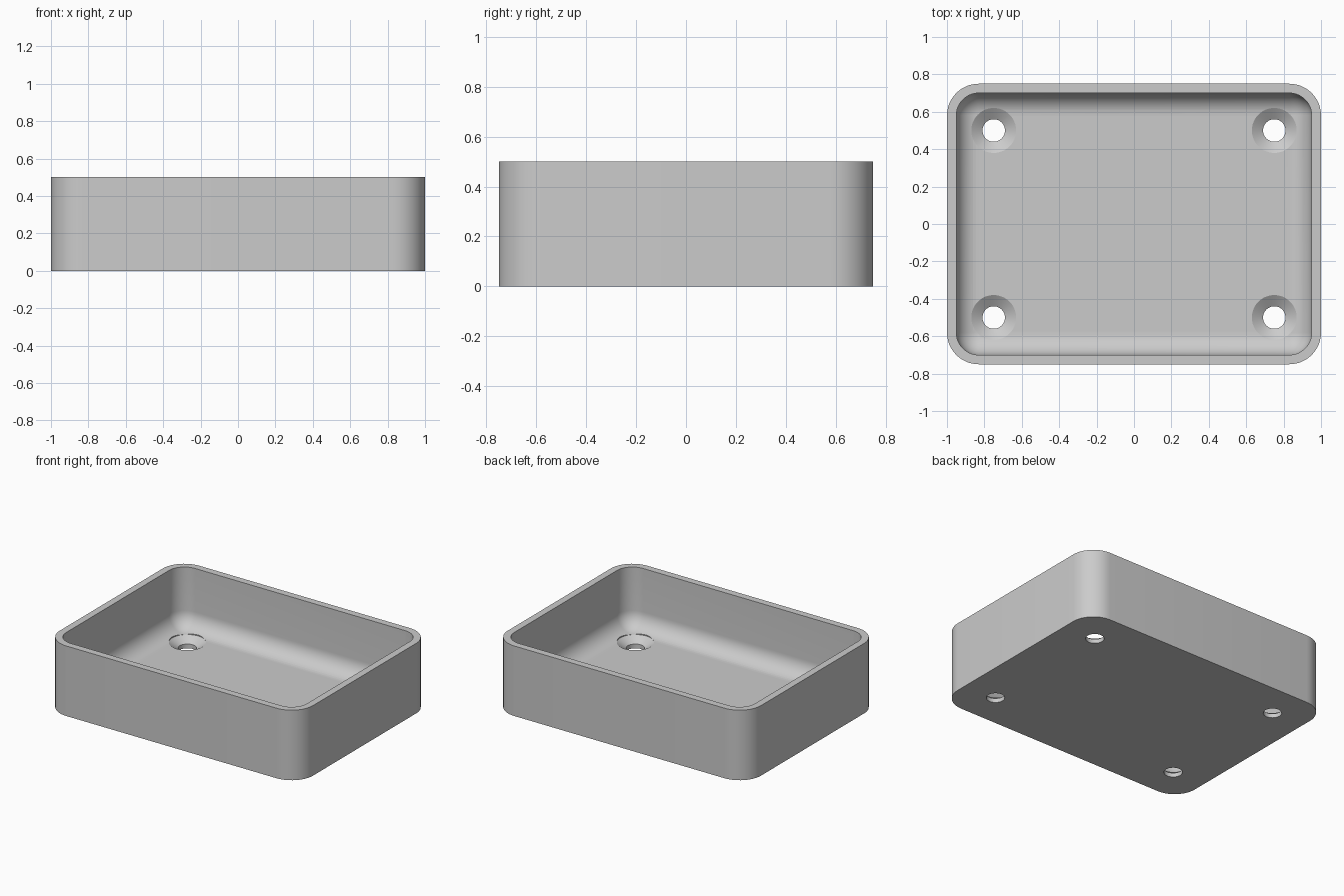
import bpy, bmesh
from math import sin, cos, pi, radians

cube = bpy.data.objects.get("Cube")
if cube:
    bpy.data.objects.remove(cube)

HX, HY, HEIGHT = 1.0, 0.75, 0.5
WALL, FLOOR = 0.05, 0.07
CORNER = 0.17
FILLET = CORNER - WALL
STEPS = 12

grey = bpy.data.materials.new("plain_grey")
grey.use_nodes = True
colour = (0.6, 0.6, 0.6, 1)
grey.diffuse_color = colour
grey.node_tree.nodes["Principled BSDF"].inputs["Base Color"].default_value = colour


def make_object(name, bm):
    bmesh.ops.recalc_face_normals(bm, faces=bm.faces)
    mesh = bpy.data.meshes.new(name)
    bm.to_mesh(mesh)
    bm.free()
    mesh.materials.append(grey)
    obj = bpy.data.objects.new(name, mesh)
    bpy.context.collection.objects.link(obj)
    return obj


def loft(rings):
    """Closed skin through rings of equal point count, capped at both ends."""
    bm = bmesh.new()
    loops = [[bm.verts.new(p) for p in ring] for ring in rings]
    n = len(loops[0])
    for a, b in zip(loops, loops[1:]):
        for i in range(n):
            j = (i + 1) % n
            bm.faces.new((a[i], a[j], b[j], b[i]))
    bm.faces.new(loops[0])
    bm.faces.new(loops[-1])
    return bm


def rounded_ring(inset, z):
    """Rounded rectangle, moved inward by inset, at height z."""
    r = max(CORNER - inset, 0.002)
    points = []
    for q, (sx, sy) in enumerate([(1, 1), (-1, 1), (-1, -1), (1, -1)]):
        cx, cy = sx * (HX - inset - r), sy * (HY - inset - r)
        for k in range(STEPS + 1):
            a = (q + k / STEPS) * pi / 2
            points.append((cx + r * cos(a), cy + r * sin(a), z))
    return points


def circle_ring(x, y, r, z, n=48):
    return [(x + r * cos(2 * pi * i / n), y + r * sin(2 * pi * i / n), z) for i in range(n)]


# Tray: outer wall, flat rim, inner wall, rounded foot of the wall, floor
rings = [rounded_ring(0, 0), rounded_ring(0, HEIGHT), rounded_ring(WALL, HEIGHT)]
for k in range(STEPS + 1):
    a = k / STEPS * pi / 2
    rings.append(rounded_ring(WALL + FILLET * (1 - cos(a)), FLOOR + FILLET * (1 - sin(a))))
tray = make_object("tray", loft(rings))

# Countersunk screw holes through the floor
for x in (-0.75, 0.75):
    for y in (-0.5, 0.5):
        profile = [(0.06, -0.1), (0.06, 0.03), (0.12, FLOOR), (0.12, 0.3)]
        cutter = make_object("hole_cutter", loft([circle_ring(x, y, r, z) for r, z in profile]))
        cutter.hide_render = True
        cutter.hide_set(True)
        cut = tray.modifiers.new("screw_hole", 'BOOLEAN')
        cut.operation = 'DIFFERENCE'
        cut.solver = 'EXACT'
        cut.object = cutter

# Apply the cuts and remove the cutters
bpy.context.view_layer.objects.active = tray
tray.select_set(True)
for name in [m.name for m in tray.modifiers]:
    bpy.ops.object.modifier_apply(modifier=name)
for obj in [o for o in bpy.data.objects if o.name.startswith("hole_cutter")]:
    bpy.data.objects.remove(obj)

bpy.ops.object.shade_smooth_by_angle(angle=radians(30))
